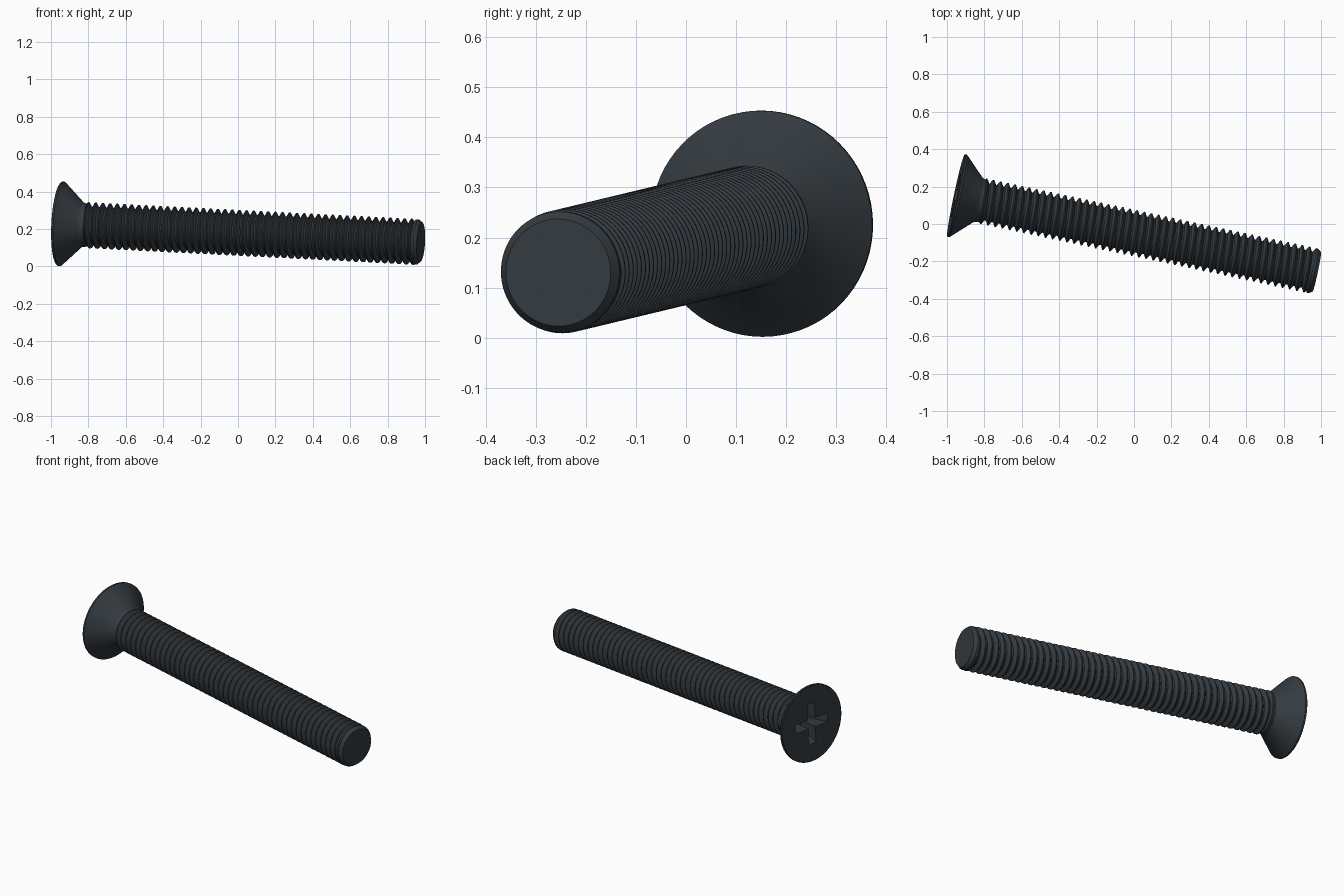
import bpy, bmesh, math
from mathutils import Vector, Matrix

if "Cube" in bpy.data.objects:
    bpy.data.objects.remove(bpy.data.objects["Cube"])

SEG = 72
LENGTH = 1.975
PITCH = 0.0393
ROOT, CREST = 0.1, 0.123
AXIS = Vector((1.93, -0.408, -0.098)).normalized()
PLACE = Matrix.Translation((-0.952, 0.153, 0.228)) @ AXIS.to_track_quat('X', 'Z').to_matrix().to_4x4()

steel = bpy.data.materials.new("dark steel")
steel.use_nodes = True
COLOUR = (0.035, 0.044, 0.052, 1)
steel.diffuse_color = COLOUR
steel.node_tree.nodes["Principled BSDF"].inputs["Base Color"].default_value = COLOUR


def finish(name, bm):
    """Turn a bmesh built along local x into a placed object."""
    bmesh.ops.remove_doubles(bm, verts=bm.verts, dist=0.00002)
    bmesh.ops.recalc_face_normals(bm, faces=bm.faces)
    mesh = bpy.data.meshes.new(name)
    bm.to_mesh(mesh)
    bm.free()
    mesh.materials.append(steel)
    obj = bpy.data.objects.new(name, mesh)
    bpy.context.collection.objects.link(obj)
    obj.matrix_world = PLACE
    return obj


def smooth(obj):
    bpy.ops.object.select_all(action='DESELECT')
    obj.select_set(True)
    bpy.context.view_layer.objects.active = obj
    bpy.ops.object.shade_smooth_by_angle(angle=math.radians(30))


def point(x, r, angle):
    return (x, r * math.cos(angle), r * math.sin(angle))


def lathe(name, profile):
    """Closed solid of revolution about x from (x, radius) points."""
    bm = bmesh.new()
    rings = [[bm.verts.new(point(x, r, math.tau * i / SEG)) for i in range(SEG)] for x, r in profile]
    for a, b in zip(rings, rings[1:]):
        for i in range(SEG):
            j = (i + 1) % SEG
            bm.faces.new((a[i], a[j], b[j], b[i]))
    bm.faces.new(rings[0])
    bm.faces.new(rings[-1])
    return finish(name, bm)


# Countersunk head with a short neck
head = lathe("countersunk_head", [(0, 0.222), (0.003, 0.226), (0.012, 0.226),
                                  (0.12, 0.122), (0.13, 0.117), (0.152, 0.115), (0.16, 0.1)])

# Cross-shaped drive recess: two tapered wedges
for k in range(2):
    bm = bmesh.new()
    bmesh.ops.create_cube(bm, size=1)
    for v in bm.verts:
        deep = v.co.x > 0
        long_side = v.co.y * (0.14 if deep else 0.25)
        short_side = v.co.z * (0.04 if deep else 0.054)
        v.co = (0.11 if deep else -0.01, long_side, short_side)
    bmesh.ops.rotate(bm, verts=bm.verts, matrix=Matrix.Rotation(k * math.pi / 2, 3, 'X'))
    cutter = finish("recess_cutter", bm)
    cutter.hide_render = True
    cutter.hide_set(True)
    cut = head.modifiers.new("recess", 'BOOLEAN')
    cut.operation = 'DIFFERENCE'
    cut.solver = 'EXACT'
    cut.object = cutter
bpy.context.view_layer.objects.active = head
head.select_set(True)
for cut in list(head.modifiers):
    bpy.ops.object.modifier_apply(modifier=cut.name)
for obj in [o for o in bpy.data.objects if o.name.startswith("recess_cutter")]:
    bpy.data.objects.remove(obj)
smooth(head)

# Helical thread: trapezoid teeth on a sheared grid, clamped at both ends
START, END = 0.14, LENGTH - 0.028
KNOTS = [(0, ROOT), (0.2, ROOT), (0.53, CREST), (0.67, CREST), (1, ROOT)]


def thread_radius(x, turn):
    t = (x / PITCH - turn) % 1
    for (a, ra), (b, rb) in zip(KNOTS, KNOTS[1:]):
        if t <= b:
            return ra + (rb - ra) * (t - a) / (b - a)


bm = bmesh.new()
first = int(START / PITCH) - 2
last = int(END / PITCH) + 2
columns = []
for i in range(SEG + 1):
    turn = i / SEG
    column = []
    for k in range(first, last):
        for offset, r in KNOTS[:-1]:
            x = (k + offset + turn) * PITCH
            if not START < x < END:
                x = min(max(x, START), END)
                r = thread_radius(x, turn)
            column.append(bm.verts.new(point(x, r, math.tau * turn)))
    columns.append(column)
for a, b in zip(columns, columns[1:]):
    for j in range(len(a) - 1):
        bm.faces.new((a[j], a[j + 1], b[j + 1], b[j]))
smooth(finish("threaded_shaft", bm))

# Chamfered flat tip
smooth(lathe("shaft_tip", [(LENGTH - 0.045, ROOT), (LENGTH - 0.03, 0.121),
                           (LENGTH - 0.018, 0.121), (LENGTH, 0.107)]))
